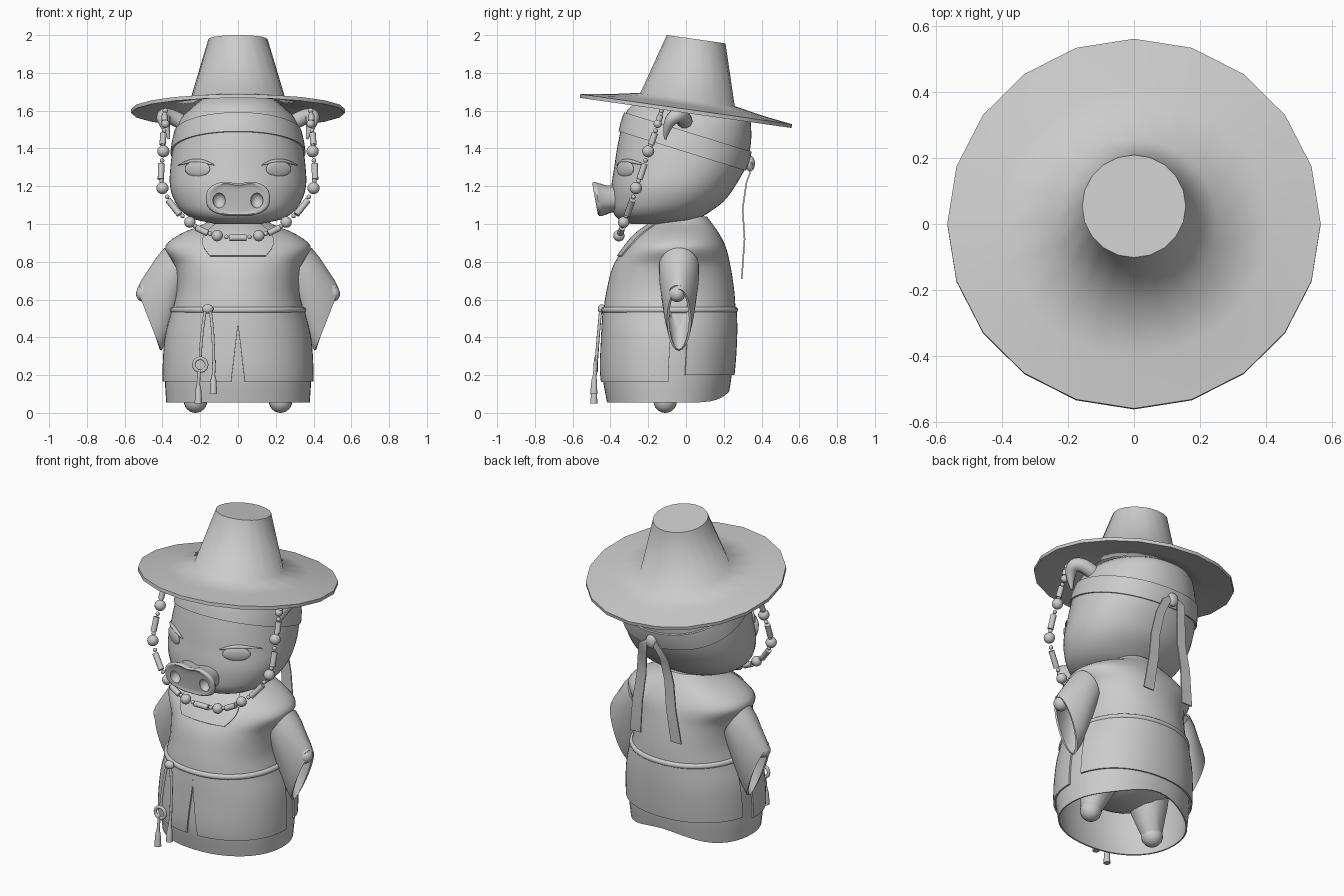
import bpy, bmesh, math
from math import sin, cos, pi
from mathutils import Vector

if "Cube" in bpy.data.objects:
    bpy.data.objects.remove(bpy.data.objects["Cube"])

clay = bpy.data.materials.new("grey clay")
clay.use_nodes = True
clay.diffuse_color = (0.6, 0.6, 0.6, 1)
clay.node_tree.nodes["Principled BSDF"].inputs["Base Color"].default_value = (0.6, 0.6, 0.6, 1)


def finish(ob, name, angle=40):
    """Bake modifiers or curve to mesh, colour it and shade it smooth."""
    ob.name = name
    ob.data.materials.clear()
    ob.data.materials.append(clay)
    bpy.ops.object.select_all(action='DESELECT')
    bpy.context.view_layer.objects.active = ob
    ob.select_set(True)
    bpy.ops.object.convert(target='MESH')
    bpy.ops.object.shade_smooth_by_angle(angle=math.radians(angle))
    return ob


def new_object(name, data):
    ob = bpy.data.objects.new(name, data)
    bpy.context.collection.objects.link(ob)
    return ob


def grid(name, loops, ring=True, cap=True, thick=0, done=True, angle=40):
    """Skin a list of equal point rows."""
    n, bm = len(loops[0]), bmesh.new()
    rows = [[bm.verts.new(p) for p in loop] for loop in loops]
    for a, b in zip(rows, rows[1:]):
        for i in range(n if ring else n - 1):
            j = (i + 1) % n
            bm.faces.new((a[i], a[j], b[j], b[i]))
    if ring and cap:
        bm.faces.new(rows[0])
        bm.faces.new(rows[-1])
    bmesh.ops.recalc_face_normals(bm, faces=bm.faces)
    me = bpy.data.meshes.new(name)
    bm.to_mesh(me)
    bm.free()
    ob = new_object(name, me)
    if thick:
        mod = ob.modifiers.new("thickness", 'SOLIDIFY')
        mod.thickness, mod.offset = thick, 0
    return finish(ob, name, angle) if done else ob


def tube(name, pts, r, radii=None, closed=False, smooth=False):
    cu = bpy.data.curves.new(name, 'CURVE')
    cu.dimensions, cu.bevel_depth, cu.bevel_resolution = '3D', r, 3
    cu.use_fill_caps = True
    sp = cu.splines.new('NURBS' if smooth else 'POLY')
    sp.points.add(len(pts) - 1)
    for i, p in enumerate(pts):
        sp.points[i].co = (*p, 1)
        sp.points[i].radius = radii[i] if radii else 1
    sp.use_cyclic_u = closed
    if smooth:
        sp.order_u, sp.use_endpoint_u, sp.resolution_u = 3, True, 8
    return finish(new_object(name, cu), name)


def ball(name, loc, scale, turn=0, done=True):
    bpy.ops.mesh.primitive_uv_sphere_add(segments=20, ring_count=12, location=loc, rotation=(0, 0, turn))
    ob = bpy.context.object
    ob.scale = scale if isinstance(scale, tuple) else (scale,) * 3
    return finish(ob, name) if done else ob


# Cross-sections: height, front y, back y, half width
HEAD = [(1.0, -.29, -.02, .12), (1.02, -.35, .05, .22), (1.06, -.385, .12, .29), (1.12, -.395, .2, .335),
        (1.2, -.395, .26, .36), (1.3, -.38, .315, .358), (1.4, -.365, .34, .345), (1.5, -.345, .345, .325),
        (1.57, -.325, .325, .295), (1.61, -.305, .23, .25), (1.66, -.24, .14, .19), (1.7, -.12, .08, .1)]
ROBE = [(.05, -.425, .225, .388), (.2, -.45, .25, .395), (.4, -.445, .264, .382), (.55, -.435, .262, .345),
        (.65, -.42, .255, .325), (.78, -.385, .235, .335), (.88, -.32, .21, .385), (.95, -.26, .175, .3),
        (1.0, -.19, .14, .18), (1.04, -.14, .11, .13)]
EXP = 2.15


def section(table, z):
    """Smoothly interpolated (front, back, half width) at a height."""
    z = min(max(z, table[0][0]), table[-1][0])
    i = next(k for k in range(len(table) - 1) if z <= table[k + 1][0])
    p, q = table[i], table[i + 1]
    a, b = table[max(i - 1, 0)], table[min(i + 2, len(table) - 1)]
    h = q[0] - p[0]
    t = (z - p[0]) / h
    out = []
    for k in (1, 2, 3):
        m0 = (q[k] - a[k]) / (q[0] - a[0]) * h
        m1 = (b[k] - p[k]) / (b[0] - p[0]) * h
        d = q[k] - p[k]
        out.append(p[k] + t * m0 + t * t * (3 * d - 2 * m0 - m1) + t ** 3 * (m0 + m1 - 2 * d))
    return out


def surf(table, a, z, off=0):
    f, b, w = section(table, z)
    r = (abs(cos(a)) ** EXP + abs(sin(a)) ** EXP) ** (-1 / EXP)
    return Vector(((w + off) * r * cos(a), (f + b) / 2 + ((b - f) / 2 + off) * r * sin(a), z))


def face_point(x, z, off=0):
    f, b, w = section(HEAD, z)
    return Vector((x, (f + b) / 2 - (b - f) / 2 * (1 - abs(x / w) ** EXP) ** (1 / EXP) - off, z))


def shell(name, table, z0, z1, rows):
    zs = [z0 + (z1 - z0) * i / rows for i in range(rows + 1)]
    return grid(name, [[surf(table, 2 * pi * k / 48, z) for k in range(48)] for z in zs])


def panel(name, z0, z1, left, right, off, thick, rows=14, cols=18):
    """Cloth patch on the robe between two edge angles that vary with height."""
    loops = []
    for i in range(rows + 1):
        z = z0 + (z1 - z0) * i / rows
        a, b = left(z), right(z)
        loops.append([surf(ROBE, a + (b - a) * k / cols, z, off) for k in range(cols + 1)])
    return grid(name, loops, ring=False, thick=thick)


# Head and torso
shell("head", HEAD, 1.0, 1.7, 30)
shell("robe_top", ROBE, .53, 1.04, 26)
ball("hips", (0, -.09, .4), (.33, .3, .22))

# Underskirt, its hem lifted a little at the back
hem = lambda a: .055 + .06 * max(0, sin(a)) ** 6
grid("underskirt", [[surf(ROBE, a, hem(a) + (.55 - hem(a)) * i / 12, -.012)
                     for a in (2 * pi * k / 48 for k in range(48))] for i in range(13)], cap=False, thick=.008)

# Robe skirts with a front slit and open sides
slit = lambda z: max(0, (.47 - z) * .3)
panel("front_skirt_left", .165, .55, lambda z: -pi / 2 + slit(z), lambda z: .02, 0, .01)
panel("front_skirt_right", .165, .55, lambda z: pi + pi / 2 - slit(z), lambda z: pi - .02, 0, .01)
panel("back_skirt", .2, .55, lambda z: .27, lambda z: pi - .27, .002, .01, cols=32)
collar_half = lambda z: .4 + (z - .83) * 1.6
panel("collar_panel", .83, 1.0, lambda z: -pi / 2 - collar_half(z), lambda z: -pi / 2 + collar_half(z), .006, .008)
tube("belt", [surf(ROBE, 2 * pi * k / 64, .545, -.003) for k in range(64)], .017, closed=True)

# Hat, turned as a profile and tipped back
profile = [(.14, .3), (.235, .04), (.4, .012), (.566, -.012), (.566, .008), (.41, .03), (.252, .06), (.157, .382)]
hat = grid("hat", [[(r * sin(2 * pi * k / 20), r * cos(2 * pi * k / 20), h) for k in range(20)] for r, h in profile],
           angle=68)
hat.rotation_euler.x = math.radians(-8.1)
hat.location.z = 1.6


# Headband, tilted down toward the back
def band_point(a, z0, off):
    z = z0
    for _ in range(12):
        z = z0 - .31 * surf(HEAD, a, z, off).y
    return surf(HEAD, a, z, off)


grid("headband", [[band_point(2 * pi * k / 48, z, off) for k in range(48)]
                  for z, off in ((1.38, -.01), (1.38, .01), (1.435, .011), (1.49, .01), (1.49, -.01))], cap=False)
ball("headband_knot", (0, .34, 1.32), (.035, .025, .042))
for s, side in ((1, "left"), (-1, "right")):
    path = [(.01, .345, 1.33), (.05, .35, 1.3), (.075, .32, 1.22), (.095, .3, 1.08), (.115, .31, .92), (.14, .295, .71)]
    grid("ribbon_" + side, [[(s * x + u * w, y + v, z) for u, v in ((-1, -.004), (1, -.004), (1, .004), (-1, .004))]
                            for (x, y, z), w in zip(path, (.018, .027, .029, .031, .033, .036))])

# Snout with a dished front and hollow nostrils
loops = []
for y, k in ((-.33, .76), (-.41, .8), (-.455, .96), (-.468, 1), (-.478, .97), (-.482, .91), (-.478, .84), (-.476, .7)):
    loop = []
    for i in range(40):
        a = 2 * pi * i / 40
        r = k * (abs(cos(a)) ** 2.6 + abs(sin(a)) ** 2.6) ** (-1 / 2.6)
        x, z = .17 * r * cos(a), .094 * r * sin(a)
        if z > 0:
            z -= .016 * math.exp(-(x / .045) ** 2)
        loop.append((x, y - .18 * z, z + 1.135))
    loops.append(loop)
snout = grid("snout", loops, done=False)
cutters = []
for s in (-1, 1):
    cut = ball("nostril_cutter", (s * .1, -.472, 1.125), (.033, .035, .04), done=False)
    cut.hide_render = True
    mod = snout.modifiers.new("nostril", 'BOOLEAN')
    mod.object, mod.operation, mod.solver = cut, 'DIFFERENCE', 'EXACT'
    cutters.append(cut)
finish(snout, "snout", 55)
for cut in cutters:
    bpy.data.objects.remove(cut)

# Paired parts
for s, side in ((1, "left"), (-1, "right")):
    # Sleepy eye under a heavy lid
    ball("eye_" + side, face_point(s * .215, 1.292), (.08, .014, .042), turn=s * .58)
    lid = [face_point(s * (.125 + .19 * t / 10), 1.312 + .022 * sin(pi * t / 10), .004) for t in range(11)]
    tube("eyelid_" + side, lid, .009, [.3 + sin(pi * t / 10) for t in range(11)])
    # Floppy ear
    ear = [(.26, .0, 1.52), (.34, -.01, 1.565), (.4, -.05, 1.58), (.39, -.1, 1.53), (.365, -.11, 1.45)]
    tube("ear_" + side, [(s * x, y, z) for x, y, z in ear], .042, [1, 1, .95, .7, .15], smooth=True)
    # Wide hanging sleeve: centre x, z, half depth, half chord x, z
    rings = [(.33, .775, .1, .055, .095), (.365, .71, .1, .062, .11), (.4, .63, .088, .066, .13),
             (.44, .55, .075, .066, .15), (.47, .493, .058, .06, .16)]
    grid("sleeve_" + side, [[(s * (cx + hx * cos(2 * pi * k / 24)), -.037 + d * sin(2 * pi * k / 24),
                              cz + hz * cos(2 * pi * k / 24)) for k in range(24)]
                            for cx, cz, d, hx, hz in rings], cap=False, thick=.012)
    tube("arm_" + side, [(s * .34, -.04, .76), (s * .5, -.045, .64)], .045)
    ball("hand_" + side, (s * .497, -.047, .63), .043)
    # Tapered leg with rounded foot
    tube("leg_" + side, [(s * .16, -.09, .42), (s * .19, -.1, .22), (s * .222, -.11, .07)], .06, [2.5, 1.8, 1])
    ball("foot_" + side, (s * .225, -.11, .062), .062)

# Beaded chin string: big beads joined by rods and small beads
half = [((.385, -.13, 1.6), .014), ((.385, -.15, 1.53), .022), ((.395, -.2, 1.385), .032), ((.4, -.265, 1.19), .032),
        ((.255, -.33, 1.01), .03), ((.11, -.355, .938), .03)]
beads = half + [((-p[0], p[1], p[2]), r) for p, r in reversed(half)]
for p, r in beads:
    ball("bead", p, r)
for (p, _), (q, _) in zip(beads, beads[1:]):
    p, q = Vector(p), Vector(q)
    gap = q - p
    sag = Vector((gap.x, 0, gap.z)).length * .05
    shift = Vector((math.copysign(sag, p.x + q.x) if abs(p.x + q.x) > .1 else 0, 0, -sag))
    mid = (p + q) / 2 + shift
    tube("bead_rod", [mid - gap * .21, mid + gap * .21], .017)
    for t in (.22, .78):
        ball("small_bead", p + gap * t + shift * .6, .012)

# Belt ornament: bow, two cords, ring and tassels
ball("cord_knot", (-.16, -.445, .55), (.03, .022, .025))
tube("long_cord", [(-.17, -.45, .56), (-.195, -.465, .42), (-.2, -.472, .29)], .008, smooth=True)
tube("short_cord", [(-.15, -.45, .56), (-.125, -.465, .42), (-.13, -.48, .2)], .008, smooth=True)
tube("cord_ring", [(-.2 + .034 * cos(2 * pi * k / 24), -.477, .255 + .034 * sin(2 * pi * k / 24))
                   for k in range(24)], .01, closed=True)
for name, x, z in (("long", -.21, .05), ("short", -.13, .1)):
    tube(name + "_tassel", [(x, -.488, z), (x, -.486, z + .075), (x, -.484, z + .1), (x + .005, -.48, z + .18)],
         .02, [1, .75, .45, .4])
